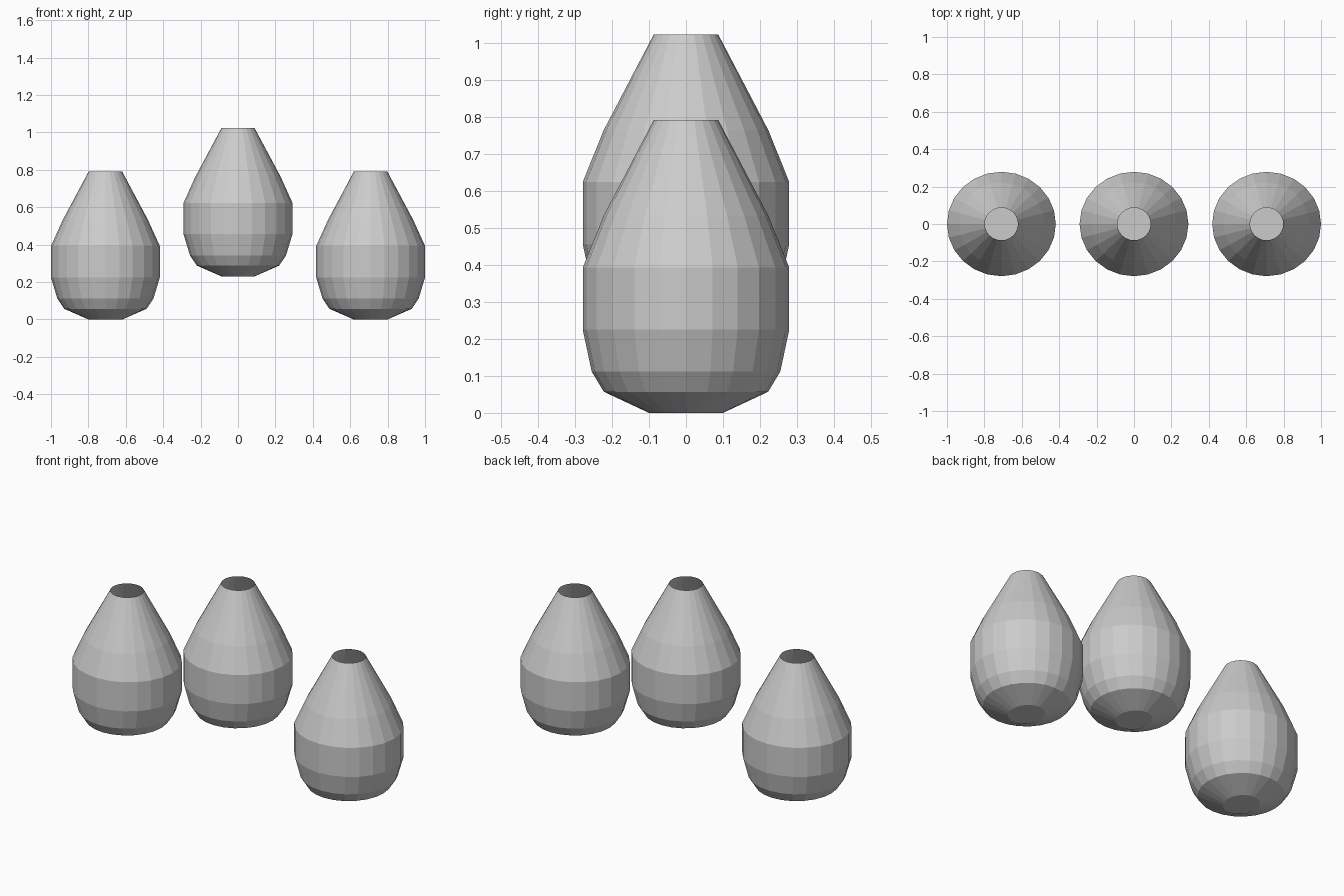
import bpy, bmesh, math

if "Cube" in bpy.data.objects:
    bpy.data.objects.remove(bpy.data.objects["Cube"])

SIDES = 24
# (x radius, y radius, height) of each ring of the vase
PROFILE = [(0.09, 0.10, 0.0), (0.22, 0.222, 0.057), (0.257, 0.255, 0.112),
           (0.291, 0.279, 0.225), (0.291, 0.279, 0.393),
           (0.228, 0.223, 0.532), (0.089, 0.087, 0.792)]

grey = bpy.data.materials.new("light grey clay")
grey.diffuse_color = (0.6, 0.6, 0.6, 1)
grey.use_nodes = True
grey.node_tree.nodes["Principled BSDF"].inputs["Base Color"].default_value = grey.diffuse_color


def vase(name, x, z):
    """Flat-shaded lathed vase with closed base and open mouth."""
    bm = bmesh.new()
    rings = []
    for rx, ry, h in PROFILE:
        angles = [2 * math.pi * i / SIDES for i in range(SIDES)]
        rings.append([bm.verts.new((rx * math.cos(a), ry * math.sin(a), h))
                      for a in angles])
    for low, high in zip(rings, rings[1:]):
        for i in range(SIDES):
            j = (i + 1) % SIDES
            bm.faces.new((low[i], low[j], high[j], high[i]))
    bm.faces.new(rings[0][::-1])
    mesh = bpy.data.meshes.new(name)
    bm.to_mesh(mesh)
    bm.free()
    mesh.materials.append(grey)
    obj = bpy.data.objects.new(name, mesh)
    obj.location = (x, 0, z)
    bpy.context.collection.objects.link(obj)


# Two standing vases and one raised between them
vase("left_vase", -0.709, 0)
vase("middle_vase", 0, 0.231)
vase("right_vase", 0.709, 0)
